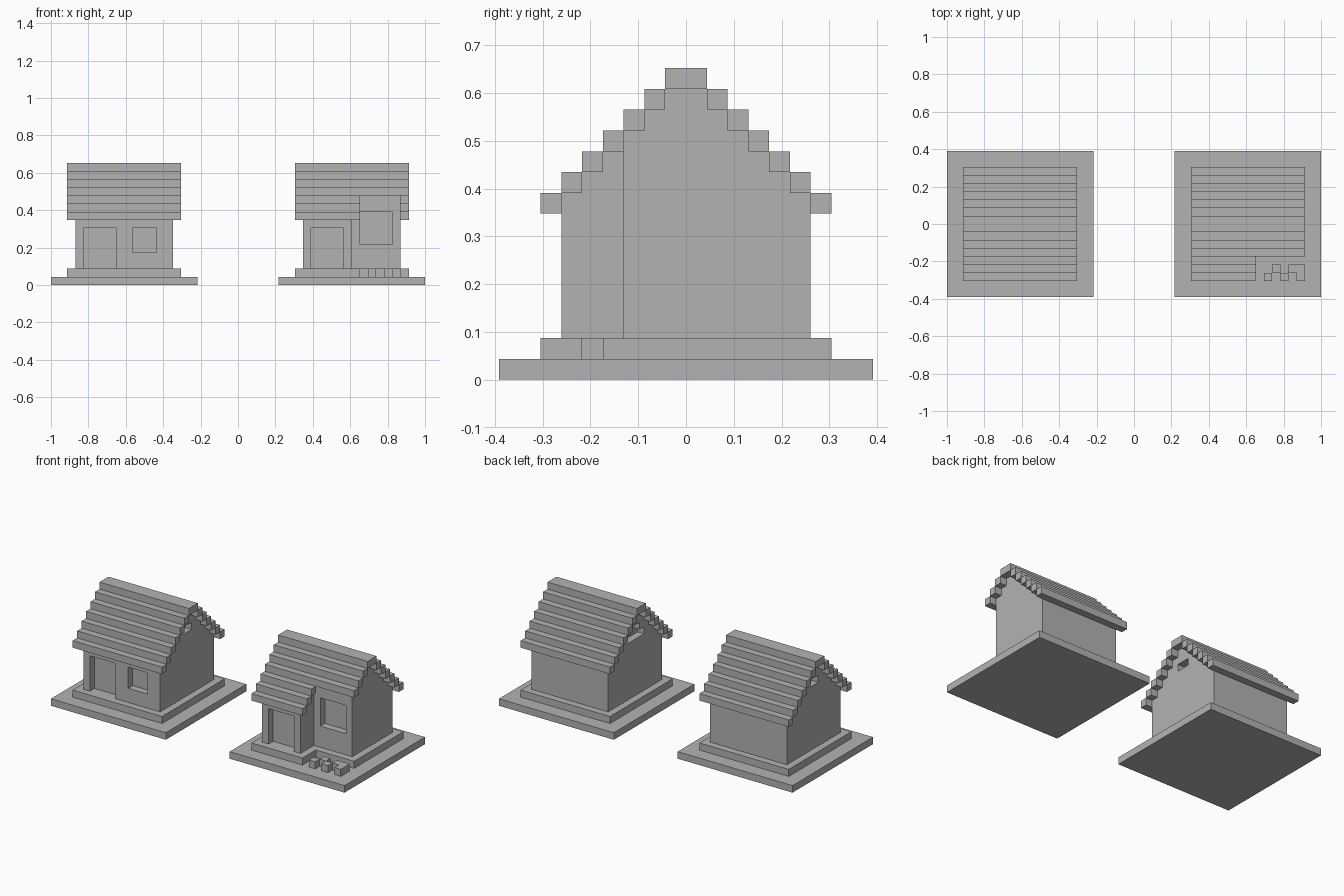
import bpy
import bmesh

U = 2 / 46            # one building block
cube = bpy.data.objects.get("Cube")
if cube:
    bpy.data.objects.remove(cube, do_unlink=True)

stone = bpy.data.materials.new("light_grey")
stone.use_nodes = True
grey = (0.45, 0.45, 0.45, 1)
stone.diffuse_color = grey
stone.node_tree.nodes["Principled BSDF"].inputs["Base Color"].default_value = grey


def prism(name, outline, axis, lo, hi, cx):
    """Extrude a 2D outline along x (outline is y, z) or z (outline is x, y)."""
    def place(p, t):
        x, y, z = (t, *p) if axis == "x" else (*p, t)
        return ((x + cx) * U, y * U, z * U)
    bm = bmesh.new()
    face = bm.faces.new([bm.verts.new(place(p, lo)) for p in outline])
    top = bmesh.ops.extrude_face_region(bm, geom=[face])["geom"]
    for v in [g for g in top if isinstance(g, bmesh.types.BMVert)]:
        v.co["xyz".index(axis)] += (hi - lo) * U
    bmesh.ops.recalc_face_normals(bm, faces=bm.faces)
    mesh = bpy.data.meshes.new(name)
    bm.to_mesh(mesh)
    bm.free()
    mesh.materials.append(stone)
    ob = bpy.data.objects.new(name, mesh)
    bpy.context.collection.objects.link(ob)
    return ob


def box(name, cx, x, y, z):
    outline = [(x[0], y[0]), (x[1], y[0]), (x[1], y[1]), (x[0], y[1])]
    return prism(name, outline, "z", z[0], z[1], cx)


def carve(ob, cx, holes):
    """Cut box-shaped recesses out of a part."""
    for x, y, z in holes:
        cutter = box("cutter", cx, x, y, z)
        mod = ob.modifiers.new("recess", "BOOLEAN")
        mod.operation, mod.solver, mod.object = "DIFFERENCE", "EXACT", cutter
        bpy.context.view_layer.objects.active = ob
        bpy.ops.object.modifier_apply(modifier=mod.name)
        bpy.data.objects.remove(cutter, do_unlink=True)


def house(side, cx, holes, cutaway):
    # Ground slab and plinth
    box(side + "_ground_slab", cx, (-9, 9), (-9, 9), (0, 1))
    plinth = [(-7, -7), (7, -7), (7, 7), (-7, 7)]
    if cutaway:
        plinth[1:2] = [(1, -7), (1, -4), (7, -4)]
    prism(side + "_plinth", plinth, "z", 1, 2, cx)

    # Walls with stepped gables
    half = [(6, 2)]
    for w in range(6, 0, -1):
        half += [(w, 14 - w), (w, 15 - w)]
    half = [half[0]] + half[2:]
    gable = half + [(-y, z) for y, z in reversed(half)]
    walls = prism(side + "_walls", gable, "x", -6, 6, cx)
    carve(walls, cx, holes)

    # Roof courses, ridge first
    box(side + "_roof_ridge", cx, (-7, 7), (-1, 1), (14, 15))
    for k in range(1, 7):
        z = (14 - k, 15 - k)
        end = 1 if cutaway and k > 3 else 7
        box(side + "_front_roof_course", cx, (-7, end), (-k - 1, -k), z)
        box(side + "_back_roof_course", cx, (-7, 7), (k, k + 1), z)


door = ((-5, -1), (-7, -5), (1, 7))

# House on the right, with a vent in each gable
house("right", -14, [
    door,
    ((1, 4), (-7, -5), (4, 7)),
    ((-7, -5), (-1, 1), (11, 12)),
    ((5, 7), (-1, 1), (11, 12)),
], False)

# House on the left, with a recessed front corner and a stepped vent
house("left", 14, [
    ((0, 7), (-8, -3), (1, 12)),
    door,
    ((1, 5), (-4, -2), (5, 9)),
    ((-7, -5), (-2, 2), (10, 11)),
    ((-7, -5), (-1, 1), (10.5, 12)),
], True)

# Garden blocks in a zigzag
for i in range(2, 6):
    y = -7 if i % 2 == 0 else -6
    box("garden_block", 14, (i, i + 1), (y, y + 1), (1, 2))
box("garden_end_block", 14, (6, 7), (-7, -5), (1, 2))
